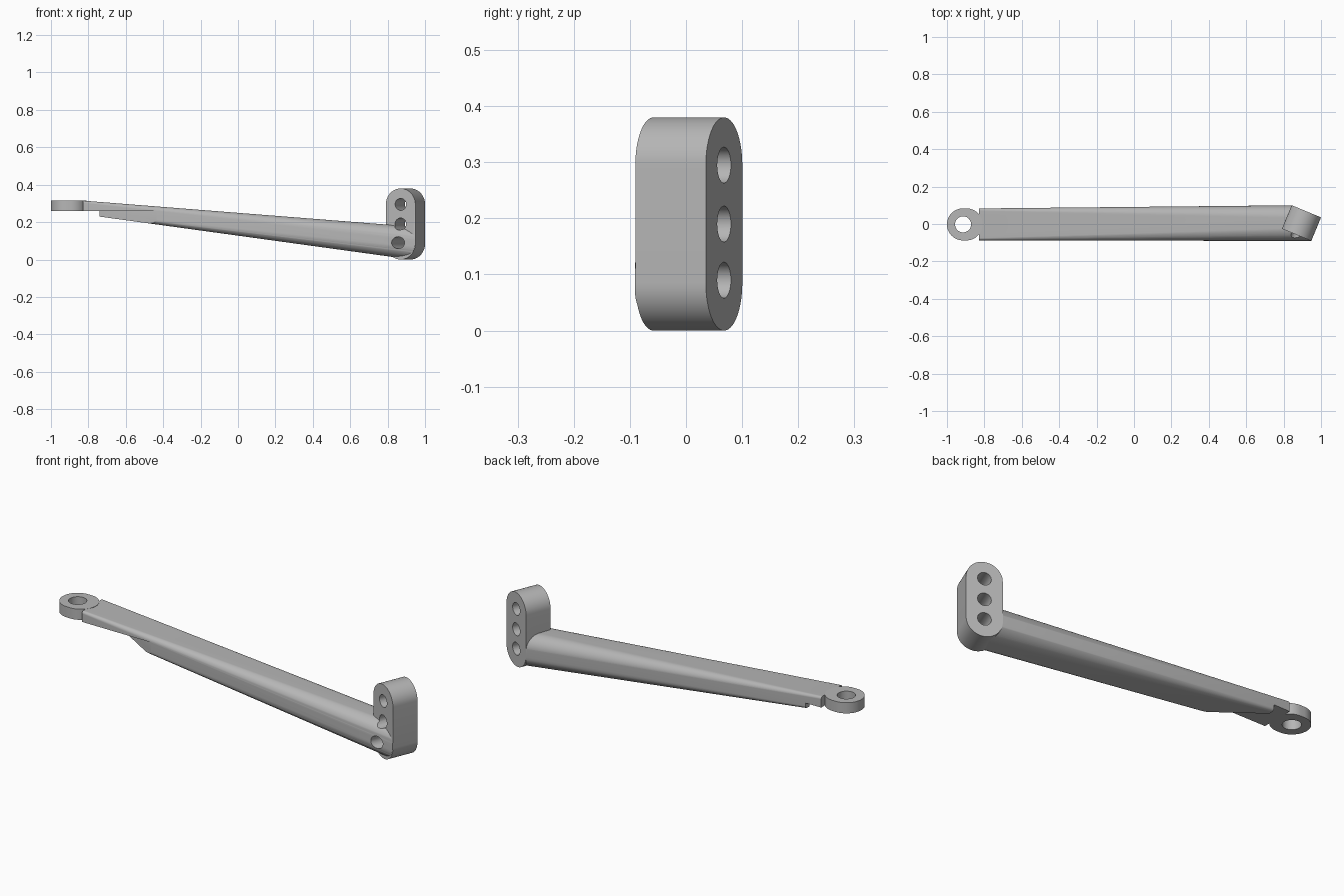
import bpy, bmesh
from math import sin, cos, pi, radians
from mathutils import Matrix, Vector

cube = bpy.data.objects.get("Cube")
if cube:
    bpy.data.objects.remove(cube, do_unlink=True)

grey = bpy.data.materials.new("light_grey")
grey.use_nodes = True
grey.diffuse_color = (0.47, 0.47, 0.47, 1)
grey.node_tree.nodes["Principled BSDF"].inputs["Base Color"].default_value = (0.47, 0.47, 0.47, 1)


def rounded_rect(a0, a1, b0, b1, r, steps=16):
    """Closed outline with four rounded corners, without repeated points."""
    pts = []
    corners = [(a1 - r, b1 - r), (a0 + r, b1 - r), (a0 + r, b0 + r), (a1 - r, b0 + r)]
    for q, (ca, cb) in enumerate(corners):
        for i in range(steps + 1):
            t = (q + i / steps) * pi / 2
            p = Vector((ca + r * cos(t), cb + r * sin(t)))
            if not pts or (p - pts[-1]).length > 1e-5:
                pts.append(p)
    if (pts[0] - pts[-1]).length < 1e-5:
        pts.pop()
    return pts


def loft(name, loop_a, loop_b, matrix=Matrix()):
    """Closed solid between two outlines of equal length."""
    bm = bmesh.new()
    va = [bm.verts.new(matrix @ Vector(p)) for p in loop_a]
    vb = [bm.verts.new(matrix @ Vector(p)) for p in loop_b]
    bm.faces.new(va)
    bm.faces.new(vb)
    n = len(va)
    for i in range(n):
        j = (i + 1) % n
        bm.faces.new((va[i], va[j], vb[j], vb[i]))
    bmesh.ops.recalc_face_normals(bm, faces=bm.faces)
    mesh = bpy.data.meshes.new(name)
    bm.to_mesh(mesh)
    bm.free()
    mesh.materials.append(grey)
    obj = bpy.data.objects.new(name, mesh)
    bpy.context.collection.objects.link(obj)
    return obj


def prism(name, outline, lo, hi, matrix=Matrix()):
    return loft(name, [(p.x, p.y, lo) for p in outline],
                [(p.x, p.y, hi) for p in outline], matrix)


def combine(target, other, operation):
    """Apply a boolean and discard the helper."""
    mod = target.modifiers.new("join", 'BOOLEAN')
    mod.operation, mod.object, mod.solver = operation, other, 'EXACT'
    bpy.ops.object.select_all(action='DESELECT')
    bpy.context.view_layer.objects.active = target
    target.select_set(True)
    bpy.ops.object.modifier_apply(modifier=mod.name)
    bpy.data.objects.remove(other, do_unlink=True)


# Tapered arm with growing edge rounding
def section(x, y0, y1, z0, z1, r):
    return [(x, p.x, p.y) for p in rounded_rect(y0, y1, z0, z1, r)]


arm = loft("lever_arm", section(-0.83, -0.087, 0.083, 0.242, 0.315, 0.012),
           section(1.05, -0.091, 0.102, -0.017, 0.167, 0.075))

# Turned head plate: local x is up, y is across, z is through the plate
turn = radians(22.5)
across = Vector((cos(turn), -sin(turn), 0))
through = Vector((sin(turn), cos(turn), 0))
head = Matrix((Vector((0, 0, 1)), across, through)).transposed().to_4x4()
head.translation = (0.8955, 0.005, 0.19)

# Trim the arm flush with the plate's back and rounded end
trim = prism("trim", rounded_rect(-0.189, 0.189, -4, 0.084, 0.084), -3, 0.067, head)
combine(arm, trim, 'INTERSECT')
plate = prism("head_plate", rounded_rect(-0.19, 0.19, -0.085, 0.085, 0.085), -0.068, 0.068, head)
combine(arm, plate, 'UNION')

# Rounded tongue at the thin end
tongue = prism("tongue", rounded_rect(-1, -0.65, -0.0875, 0.0835, 0.0855), 0.25, 0.315)
for v in tongue.data.vertices:
    if v.co.x > -0.8:
        v.co.x -= 0.16
combine(arm, tongue, 'UNION')

# Diagonal relief under the tongue
relief = [Vector(p) for p in ((-0.43, -0.09), (-0.74, 0.05), (-0.74, 0.2),
                              (-1.2, 0.2), (-1.2, -0.2), (-0.43, -0.2))]
combine(arm, prism("relief", relief, 0.1, 0.26), 'DIFFERENCE')

# Bolt holes in the head and the pivot hole in the tongue
for h in (-0.1, 0, 0.105):
    r = 0.032
    hole = prism("hole", rounded_rect(h - r, h + r, -r, r, r, 8), -0.3, 0.2, head)
    combine(arm, hole, 'DIFFERENCE')
pivot = prism("pivot", rounded_rect(-0.957, -0.871, -0.045, 0.041, 0.043, 10), 0.1, 0.5)
combine(arm, pivot, 'DIFFERENCE')

bpy.ops.object.shade_smooth_by_angle(angle=radians(30))
